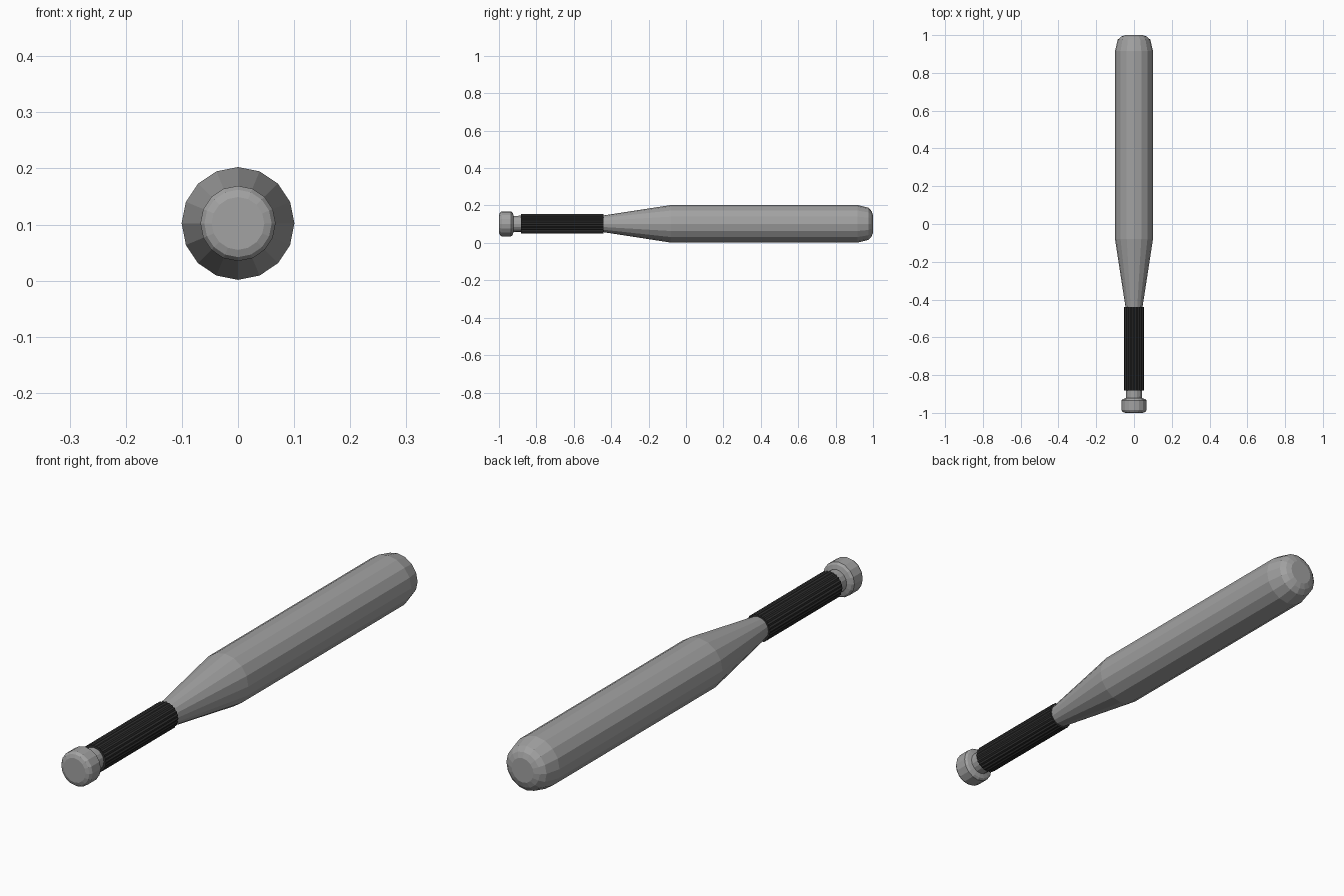
import bpy, bmesh, math

if "Cube" in bpy.data.objects:
    bpy.data.objects.remove(bpy.data.objects["Cube"])

AXIS_Z = 0.102


def material(name, v):
    m = bpy.data.materials.new(name)
    m.diffuse_color = (v, v, v, 1)
    m.use_nodes = True
    m.node_tree.nodes["Principled BSDF"].inputs["Base Color"].default_value = m.diffuse_color
    return m


def lathe(name, profile, sides, mat, groove=0.0):
    """Spin (y, radius) pairs round the y axis; groove insets every other vertex."""
    bm = bmesh.new()
    rings = []
    for y, r in profile:
        ring = []
        for i in range(sides):
            a = 2 * math.pi * i / sides
            rr = r - groove * (i % 2)
            ring.append(bm.verts.new((rr * math.cos(a), y, AXIS_Z + rr * math.sin(a))))
        rings.append(ring)
    for a, b in zip(rings, rings[1:]):
        for i in range(sides):
            j = (i + 1) % sides
            bm.faces.new((a[i], a[j], b[j], b[i]))
    bm.faces.new(rings[0])
    bm.faces.new(rings[-1])
    bmesh.ops.recalc_face_normals(bm, faces=bm.faces)
    me = bpy.data.meshes.new(name)
    bm.to_mesh(me)
    bm.free()
    me.materials.append(mat)
    ob = bpy.data.objects.new(name, me)
    bpy.context.collection.objects.link(ob)
    return ob


metal = material("grey_metal", 0.36)
rubber = material("black_rubber", 0.03)

# Knob, neck, tapered barrel and rounded end in one body
lathe("bat_body", [
    (-1.0, 0.047), (-0.995, 0.060), (-0.985, 0.067), (-0.935, 0.067),
    (-0.927, 0.060), (-0.922, 0.043), (-0.44, 0.045), (-0.08, 0.1005),
    (0.917, 0.1005), (0.976, 0.086), (0.992, 0.068), (1.0, 0.047)], 16, metal)

# Ribbed grip sleeve
lathe("grip", [(-0.882, 0.053), (-0.44, 0.053)], 48, rubber, groove=0.003)
